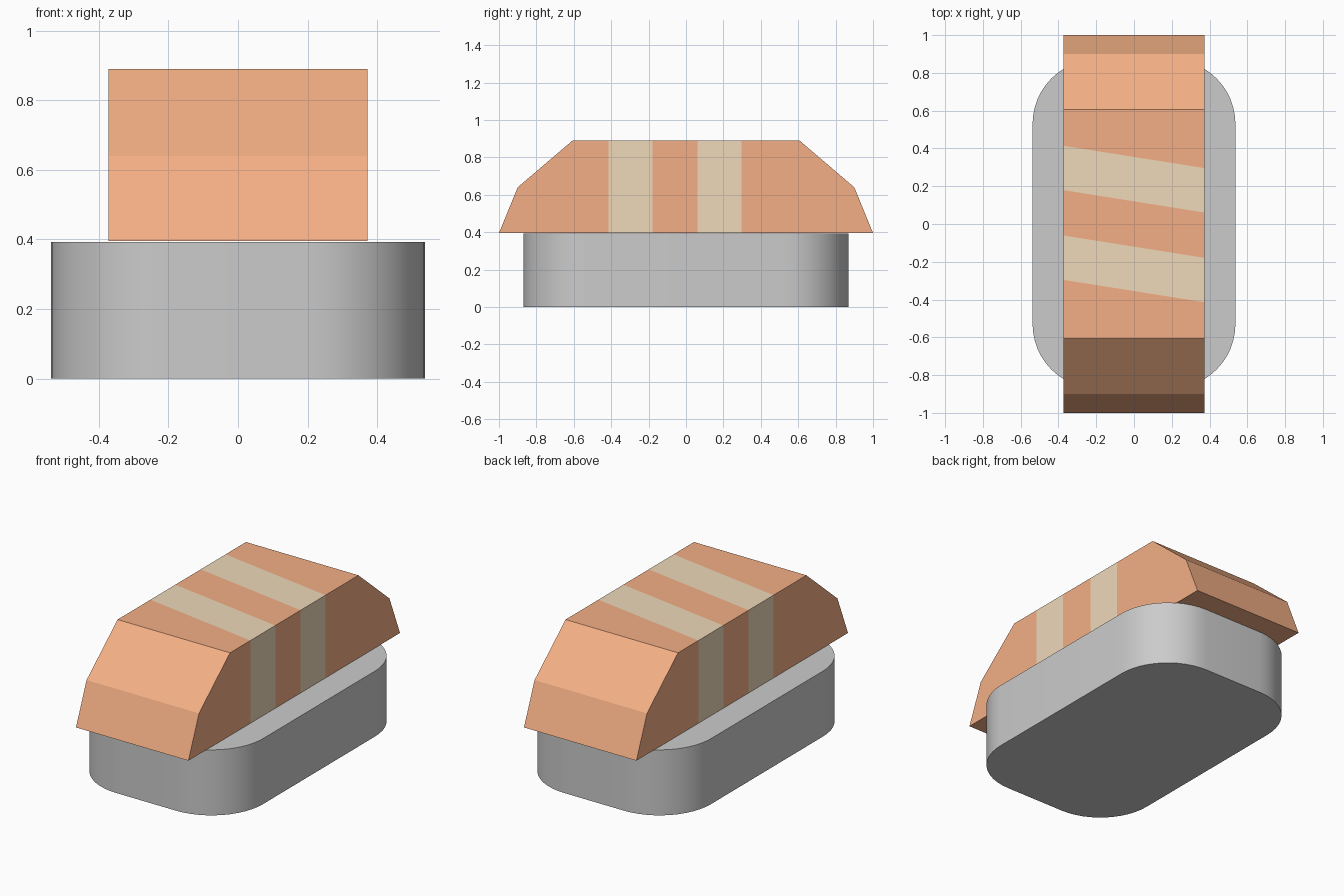
import bpy, bmesh, math
from mathutils import Vector

if "Cube" in bpy.data.objects:
    bpy.data.objects.remove(bpy.data.objects["Cube"])


def material(name, color):
    mat = bpy.data.materials.new(name)
    mat.diffuse_color = (*color, 1)
    mat.use_nodes = True
    mat.node_tree.nodes["Principled BSDF"].inputs["Base Color"].default_value = mat.diffuse_color
    return mat


def prism(bm, points, offset):
    """Close a ring of points and extrude it by the offset vector."""
    face = bm.faces.new([bm.verts.new(p) for p in points])
    new = bmesh.ops.extrude_face_region(bm, geom=[face])["geom"]
    bmesh.ops.translate(bm, vec=offset, verts=[g for g in new if isinstance(g, bmesh.types.BMVert)])
    bmesh.ops.recalc_face_normals(bm, faces=bm.faces)


def finish(bm, name, mats=()):
    mesh = bpy.data.meshes.new(name)
    bm.to_mesh(mesh)
    bm.free()
    obj = bpy.data.objects.new(name, mesh)
    bpy.context.collection.objects.link(obj)
    for m in mats:
        mesh.materials.append(m)
    return obj


# Rice base: rounded rectangle with smooth corners
HX, HY, R, STEPS = 0.537, 0.87, 0.34, 12
outline = []
for i, (sx, sy) in enumerate([(1, 1), (-1, 1), (-1, -1), (1, -1)]):
    for k in range(STEPS + 1):
        a = math.pi / 2 * (i + k / STEPS)
        outline.append((sx * (HX - R) + R * math.cos(a), sy * (HY - R) + R * math.sin(a), 0))
bm = bmesh.new()
prism(bm, outline, (0, 0, 0.392))
base = finish(bm, "rice_base")
bpy.context.view_layer.objects.active = base
base.select_set(True)
bpy.ops.object.shade_smooth_by_angle(angle=math.radians(30))

# Fish topping: faceted slab across the base
W = 0.372
half = [(1.0, 0.395), (0.9, 0.64), (0.607, 0.89)]
profile = half + [(-y, z) for y, z in reversed(half)]
bm = bmesh.new()
prism(bm, [(-W, y, z) for y, z in profile], (2 * W, 0, 0))

# Slanted stripes cut into the topping
SLOPE = -0.118 / (2 * W)
stripes = [(0.12, 0.355), (-0.355, -0.12)]
for y in sum(stripes, ()):
    bmesh.ops.bisect_plane(bm, geom=bm.verts[:] + bm.edges[:] + bm.faces[:],
                           plane_co=(0, y, 0), plane_no=Vector((-SLOPE, 1, 0)))
for f in bm.faces:
    c = f.calc_center_median()
    d = c.y - SLOPE * c.x
    f.material_index = int(any(lo < d < hi for lo, hi in stripes))
finish(bm, "fish_topping", [material("salmon", (0.9, 0.43, 0.235)),
                            material("stripe_cream", (0.86, 0.69, 0.49))])
